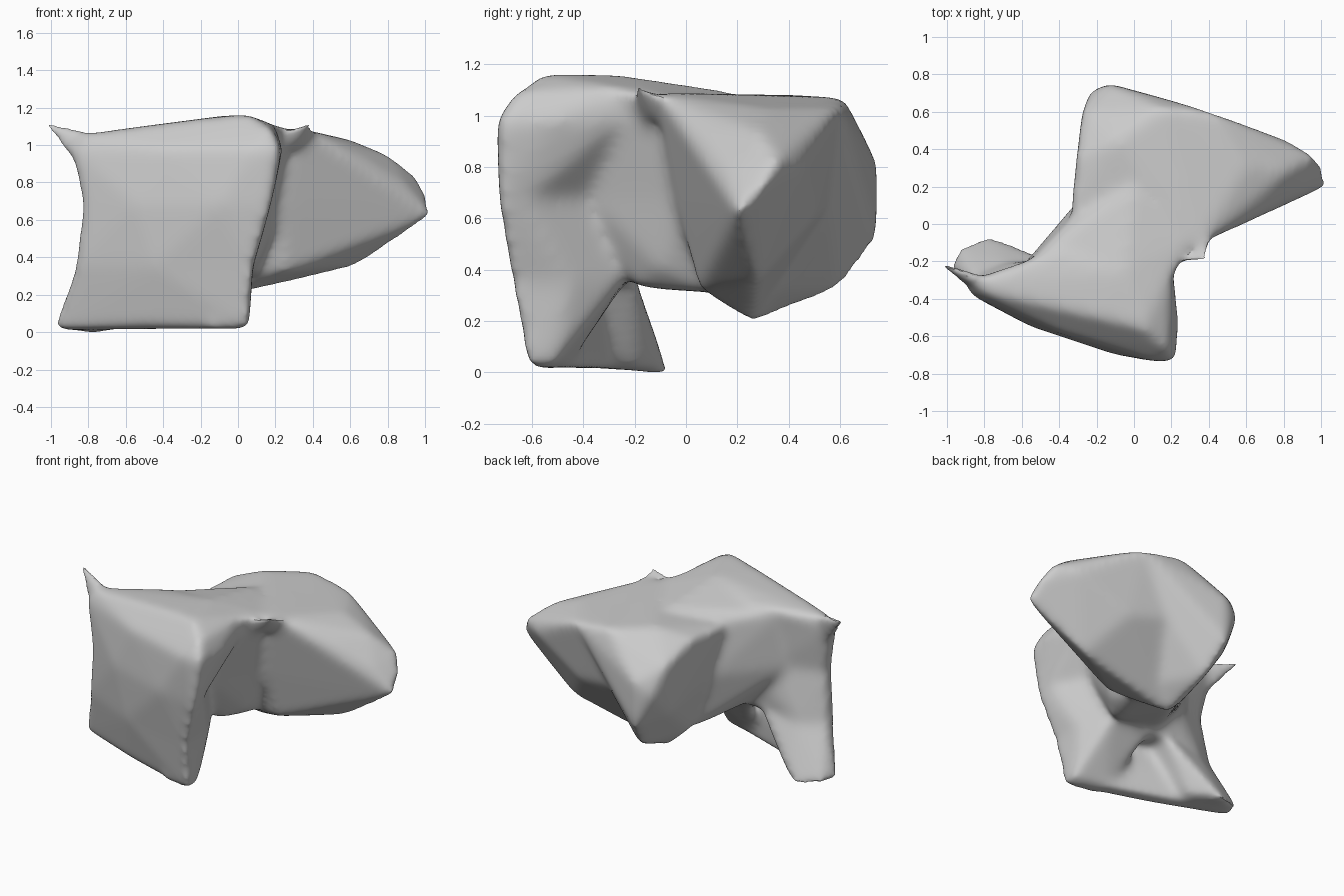
import bpy
import bmesh

default_cube = bpy.data.objects.get("Cube")
if default_cube:
    bpy.data.objects.remove(default_cube, do_unlink=True)


def add_hull(target, points):
    """Add the closed convex skin around the points to the target mesh."""
    part = bmesh.new()
    for point in points:
        part.verts.new(point)
    bmesh.ops.convex_hull(part, input=part.verts[:])
    loose = [v for v in part.verts if not v.link_faces]
    bmesh.ops.delete(part, geom=loose, context='VERTS')
    bmesh.ops.recalc_face_normals(part, faces=part.faces[:])
    scratch = bpy.data.meshes.new("scratch_part")
    part.to_mesh(scratch)
    part.free()
    target.from_mesh(scratch)
    bpy.data.meshes.remove(scratch)


def level(height, outline):
    """Horizontal outline at one height."""
    return [(x, y, height) for x, y in outline]


blank = bmesh.new()

# Front plate: outlines stacked from the arch to the upper rim
arch_level = level(.35, [(-.87, -.37), (-.86, -.28), (-.7, -.21), (-.4, -.2),
                         (-.02, -.25), (.08, -.45), (.08, -.68), (-.45, -.56)])
waist_level = level(.68, [(-.83, -.4), (-.82, -.32), (-.5, -.2), (-.2, -.15),
                          (.04, -.38), (.17, -.62), (.18, -.735), (-.1, -.7),
                          (-.55, -.55)])
rim_level = level(.98, [(-.89, -.37), (-.88, -.3), (-.5, -.18), (.21, -.26),
                        (.24, -.5), (.23, -.735), (.1, -.735), (-.4, -.58)])
crown_level = [(-.82, -.36, 1.06), (-.8, -.29, 1.06), (-.42, -.14, 1.09),
               (.2, -.25, 1.11), (.18, -.67, 1.09), (.05, -.56, 1.165),
               (-.05, -.26, 1.16), (-.2, -.5, 1.14)]
plate_levels = [arch_level, waist_level, rim_level, crown_level]
for lower, upper in zip(plate_levels, plate_levels[1:]):
    add_hull(blank, lower + upper)

# Thin skirt along the foot of the plate
skirt_front = [(-.97, -.25, .01), (-.5, -.46, .04), (.05, -.62, .02)]
skirt_back = [(-.93, -.18, .01), (-.45, -.37, .05), (.05, -.52, .02)]
skirt_top = level(.35, [(-.87, -.37), (-.86, -.27), (-.4, -.36), (.08, -.5),
                        (.08, -.68), (-.45, -.56)])
add_hull(blank, skirt_front + skirt_back + skirt_top)

# Two legs flaring down from the arch
left_leg = [(-.99, -.24, .04), (-.94, -.12, .01), (-.77, -.06, -.01),
            (-.62, -.2, .02), (-.65, -.35, .02), (-.86, -.28, .35),
            (-.68, -.21, .35), (-.4, -.2, .4), (-.4, -.5, .35)]
right_leg = [(.06, -.52, .02), (.06, -.61, .02), (-.17, -.57, .01),
             (-.17, -.46, .02), (-.02, -.25, .35), (.08, -.45, .35),
             (.08, -.66, .35), (-.36, -.2, .4)]
add_hull(blank, left_leg)
add_hull(blank, right_leg)

# Pointed horn at the upper corner of the plate
horn = [(-1.05, -.19, 1.14), (-1.03, -.24, 1.1), (-.87, -.36, .9),
        (-.86, -.29, .9), (-.72, -.39, 1.05), (-.72, -.3, 1.05)]
add_hull(blank, horn)

# Neck flaring from the rear body into the back of the plate
neck_low = [(-.36, -.2, .4), (-.25, 0, .38), (-.18, .17, .31),
            (0, -.2, .33), (.1, .1, .31), (.12, -.1, .4)]
neck_mid = level(.68, [(-.62, -.25), (-.34, 0), (-.28, .15), (.04, -.38),
                       (.25, .02)])
neck_top = [(-.58, -.23, 1.06), (-.36, .0, 1.03), (.2, -.32, 1.11),
            (.3, -.1, 1.08), (-.05, -.26, 1.16), (0, .2, 1.09)]
add_hull(blank, neck_low + neck_mid)
add_hull(blank, neck_mid + neck_top)

# Rear body core
core = [(.34, -.12, 1.09), (-.34, .05, 1.01), (-.1, .45, 1.08),
        (.15, .62, 1.07), (.2, .56, .65), (-.28, .15, .65), (.24, -.04, .65),
        (-.05, .26, .19), (-.18, .2, .31), (.25, .05, .32),
        (.42, .6, 1.03)]

# Back lobe, dropping away from the top
back_lobe = [(-.31, .35, 1.02), (-.28, .6, .92), (-.13, .75, .82),
             (-.24, .71, .74), (-.13, .75, .52), (-.27, .55, .58),
             (-.08, .6, .32)]
add_hull(blank, core + back_lobe)

# Blunt, rounded sideways spur
spur = [(1.04, .2, .62), (1.02, .3, .72), (.97, .36, .82), (.82, .45, .8),
        (.45, .5, .6), (.64, .28, .35), (.62, .52, .9), (.82, .28, .94),
        (.6, .3, 1.03), (.68, .07, .93), (.9, .17, .79)]
add_hull(blank, core + spur)

# Small nub on the upper edge beside the neck
nub = [(.27, -.21, 1.1), (.39, -.21, 1.13), (.34, -.1, .98),
       (.24, -.16, .95), (.43, -.06, 1.07)]
add_hull(blank, nub)

blank_mesh = bpy.data.meshes.new("bone_blank")
blank.to_mesh(blank_mesh)
blank.free()
bone = bpy.data.objects.new("bone", blank_mesh)
bpy.context.collection.objects.link(bone)

# Fuse the parts and soften their joints
fuse = bone.modifiers.new("fuse_parts", 'REMESH')
fuse.mode = 'VOXEL'
fuse.voxel_size = .018
soften = bone.modifiers.new("soften_joints", 'SMOOTH')
soften.factor = .5
soften.iterations = 36
depsgraph = bpy.context.evaluated_depsgraph_get()
fused_mesh = bpy.data.meshes.new_from_object(bone.evaluated_get(depsgraph))
fused_mesh.name = "bone_surface"
bone.modifiers.clear()
bone.data = fused_mesh
bpy.data.meshes.remove(blank_mesh)

# Single plain colour
grey = bpy.data.materials.new("light_grey")
grey.use_nodes = True
colour = (.6, .6, .6, 1)
grey.diffuse_color = colour
grey.node_tree.nodes["Principled BSDF"].inputs["Base Color"].default_value = colour
fused_mesh.materials.clear()
fused_mesh.materials.append(grey)

bpy.ops.object.select_all(action='DESELECT')
bone.select_set(True)
bpy.context.view_layer.objects.active = bone
bpy.ops.object.shade_smooth_by_angle()
